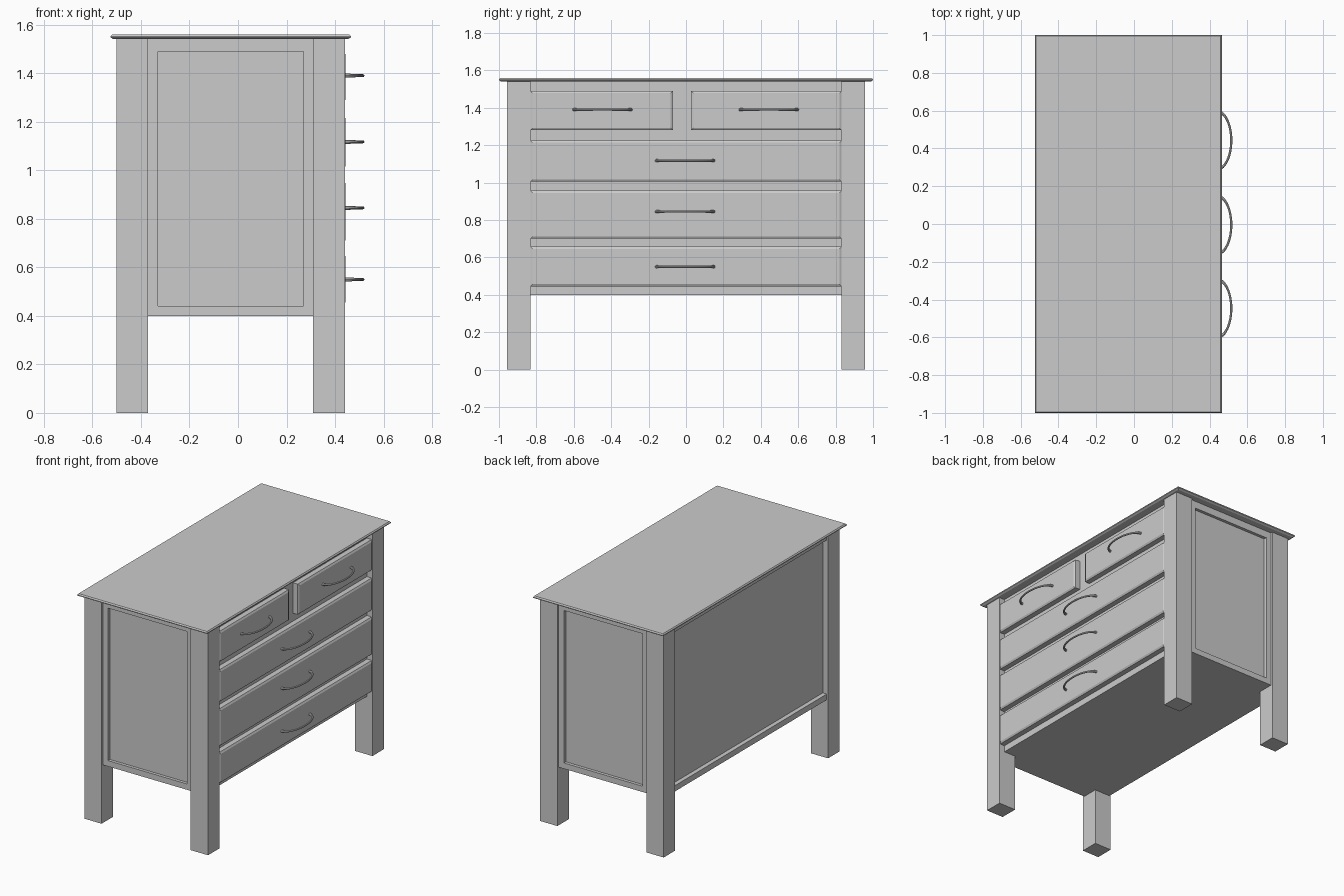
import bpy, bmesh, math

if "Cube" in bpy.data.objects:
    bpy.data.objects.remove(bpy.data.objects["Cube"])


def link_mesh(name, bm):
    bmesh.ops.recalc_face_normals(bm, faces=bm.faces)
    me = bpy.data.meshes.new(name)
    bm.to_mesh(me)
    bm.free()
    ob = bpy.data.objects.new(name, me)
    bpy.context.collection.objects.link(ob)
    return ob


def loft(name, rings):
    """Closed solid from a list of matching vertex rings."""
    bm = bmesh.new()
    vs = [[bm.verts.new(p) for p in ring] for ring in rings]
    n = len(vs[0])
    for a, b in zip(vs, vs[1:]):
        for i in range(n):
            j = (i + 1) % n
            bm.faces.new((a[i], a[j], b[j], b[i]))
    bm.faces.new(vs[0])
    bm.faces.new(vs[-1])
    return link_mesh(name, bm)


def rect_xy(x0, x1, y0, y1, z, inset=0.0):
    i = inset
    return [(x0 + i, y0 + i, z), (x1 - i, y0 + i, z),
            (x1 - i, y1 - i, z), (x0 + i, y1 - i, z)]


def box(name, x0, x1, y0, y1, z0, z1):
    return loft(name, [rect_xy(x0, x1, y0, y1, z0), rect_xy(x0, x1, y0, y1, z1)])


def drawer(name, y0, y1, z0, z1):
    # Slab standing proud of the carcass with a chamfered front
    def ring(x, i):
        return [(x, y0 + i, z0 + i), (x, y1 - i, z0 + i),
                (x, y1 - i, z1 - i), (x, y0 + i, z1 - i)]
    return loft(name, [ring(0.38, 0), ring(0.436, 0), ring(0.443, 0.012)])


def handle(name, yc, z):
    # Bowed bar pull, slightly thicker where it meets the drawer
    cu = bpy.data.curves.new(name, 'CURVE')
    cu.dimensions = '3D'
    cu.bevel_depth = 0.006
    cu.bevel_resolution = 2
    cu.use_fill_caps = True
    sp = cu.splines.new('POLY')
    n = 24
    sp.points.add(n)
    for k, p in enumerate(sp.points):
        a = math.pi * k / n
        p.co = (0.44 + 0.075 * math.sin(a), yc + 0.153 * math.cos(a), z, 1)
        p.radius = 1.0 + 0.4 * abs(math.cos(a)) ** 6
    ob = bpy.data.objects.new(name, cu)
    bpy.context.collection.objects.link(ob)
    bpy.ops.object.select_all(action='DESELECT')
    ob.select_set(True)
    bpy.context.view_layer.objects.active = ob
    bpy.ops.object.convert(target='MESH')
    bpy.ops.object.shade_smooth_by_angle()


# Table top with a double-bevelled edge
T = (-0.525, 0.465, -1.0, 1.0)
loft("top_board", [rect_xy(*T, 1.54, 0.012), rect_xy(*T, 1.547, 0),
                   rect_xy(*T, 1.552, 0), rect_xy(*T, 1.56, 0.006)])

# Carcass: its faces are the back panel, side panels and front rails
box("carcass", -0.46, 0.40, -0.922, 0.922, 0.40, 1.54)

# Legs and side frames, mirrored in y
for s, side in ((-1, "near"), (1, "far")):
    def sbox(name, x0, x1, ya, yb, z0, z1):
        lo, hi = sorted((s * ya, s * yb))
        box(side + "_" + name, x0, x1, lo, hi, z0, z1)
    sbox("back_leg", -0.50, -0.37, 0.832, 0.957, 0, 1.54)
    sbox("front_leg", 0.31, 0.442, 0.832, 0.957, 0, 1.54)
    sbox("side_bottom_rail", -0.37, 0.31, 0.91, 0.943, 0.40, 0.44)
    sbox("side_top_rail", -0.37, 0.31, 0.91, 0.943, 1.49, 1.54)
    sbox("side_back_stile", -0.37, -0.33, 0.91, 0.943, 0.44, 1.49)
    sbox("side_front_stile", 0.27, 0.31, 0.91, 0.943, 0.44, 1.49)

# Back rails
box("back_bottom_rail", -0.49, -0.45, -0.832, 0.832, 0.40, 0.44)
box("back_top_rail", -0.49, -0.45, -0.832, 0.832, 1.50, 1.54)

# Drawers: (y0, y1, z0, z1, handle y, handle z)
DRAWERS = [
    ("top_left", -0.832, -0.07, 1.28, 1.49, -0.447, 1.39),
    ("top_right", 0.027, 0.832, 1.28, 1.49, 0.443, 1.39),
    ("upper", -0.832, 0.832, 1.005, 1.225, -0.005, 1.117),
    ("middle", -0.832, 0.832, 0.70, 0.957, -0.005, 0.845),
    ("lower", -0.832, 0.832, 0.445, 0.657, -0.005, 0.55),
]
for name, y0, y1, z0, z1, hy, hz in DRAWERS:
    drawer(name + "_drawer", y0, y1, z0, z1)
    handle(name + "_handle", hy, hz)
